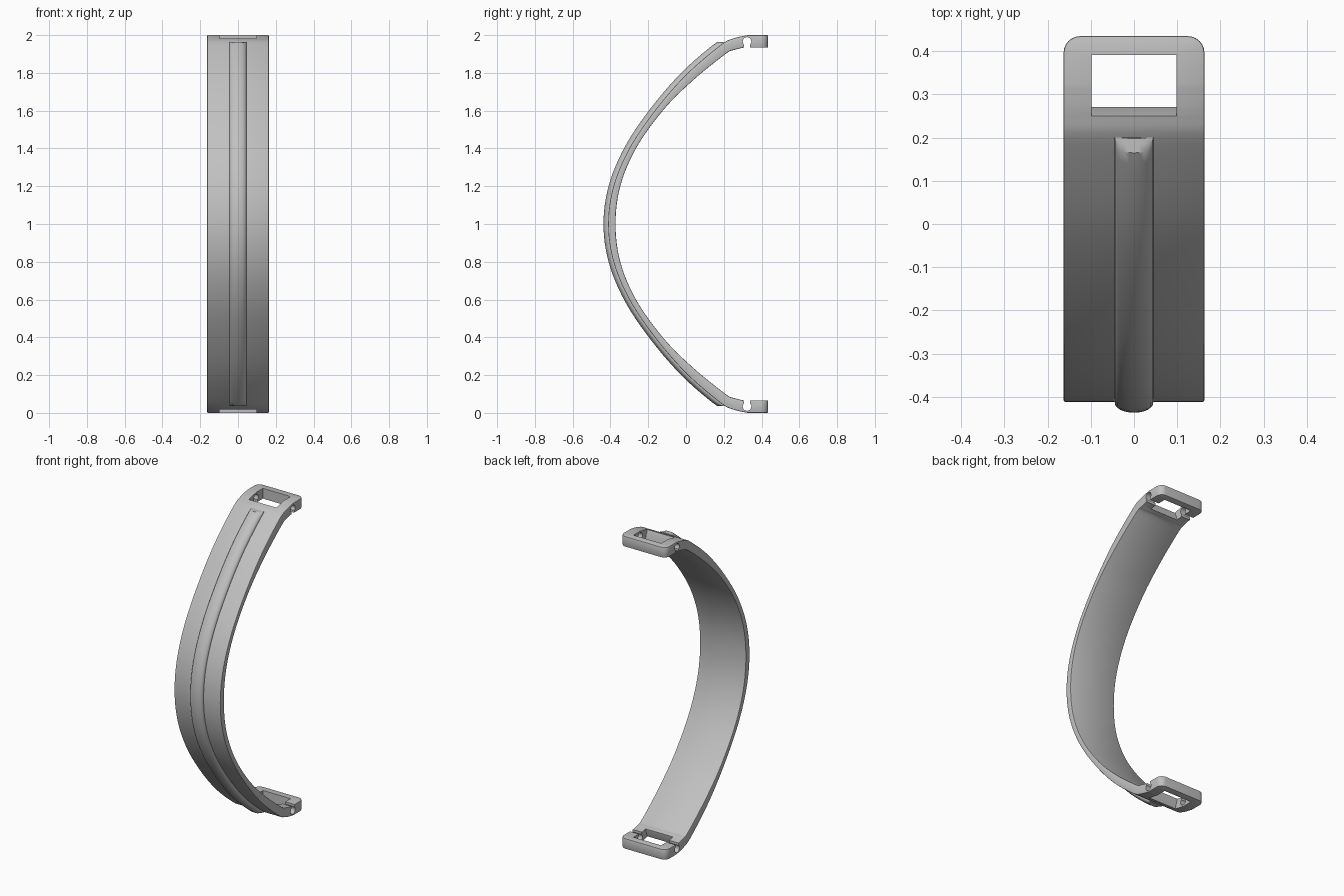
import bpy, bmesh, math
from mathutils import Vector
from mathutils.geometry import interpolate_bezier

if "Cube" in bpy.data.objects:
    bpy.data.objects.remove(bpy.data.objects["Cube"])

W = 0.163          # half width of the band
mat = bpy.data.materials.new("satin_grey")
mat.diffuse_color = (0.53, 0.53, 0.53, 1)
mat.use_nodes = True
mat.node_tree.nodes["Principled BSDF"].inputs["Base Color"].default_value = mat.diffuse_color

# Upper half of the side profile as (y, z), from the middle to the end
OUTER = [(-0.412, 1), (-0.384, 1.2), (-0.30, 1.4), (-0.165, 1.6), (0.0, 1.79),
         (0.18, 1.945), (0.25, 1.982), (0.325, 2.0)]
INNER = [(-0.373, 1), (-0.348, 1.2), (-0.265, 1.4), (-0.123, 1.6), (0.033, 1.757),
         (0.208, 1.899), (0.257, 1.922), (0.305, 1.934)]


def mirrored(points):
    lower = [(y, 2 - z) for y, z in points[:0:-1]]
    return [Vector((0, y, z)) for y, z in lower + points]


def smooth_path(points, steps):
    """Smooth curve through all points."""
    p = [2 * points[0] - points[1]] + points + [2 * points[-1] - points[-2]]
    path = []
    for i in range(1, len(p) - 2):
        a = p[i] + (p[i + 1] - p[i - 1]) / 6
        b = p[i + 1] - (p[i + 2] - p[i]) / 6
        path += interpolate_bezier(p[i], a, b, p[i + 1], steps + 1)[:-1]
    return path + [points[-1]]


def loft(bm, rings):
    """Closed tube through rings of points, capped at both ends."""
    vs = [[bm.verts.new(c) for c in r] for r in rings]
    n = len(vs[0])
    for a, b in zip(vs, vs[1:]):
        for i in range(n):
            j = (i + 1) % n
            bm.faces.new((a[i], a[j], b[j], b[i]))
    bm.faces.new(vs[0])
    bm.faces.new(vs[-1])
    bmesh.ops.recalc_face_normals(bm, faces=bm.faces)


def finish(name, bm, helper=False):
    me = bpy.data.meshes.new(name)
    bm.to_mesh(me)
    bm.free()
    me.materials.append(mat)
    ob = bpy.data.objects.new(name, me)
    bpy.context.collection.objects.link(ob)
    ob.hide_render = helper
    return ob


def prism(name, outline, half):
    """Outline in the y-z plane, extruded across x."""
    bm = bmesh.new()
    loft(bm, [[(x, y, z) for y, z in outline] for x in (-half, half)])
    return finish(name, bm, True)


# Curved band with flat end tabs
out_path = smooth_path(mirrored(OUTER), 6)
in_path = smooth_path(mirrored(INNER), 6)
tab = lambda z: Vector((0, 0.435, z))
outer = [tab(0)] + out_path + [tab(2)]
inner = [tab(0.066)] + in_path + [tab(1.934)]
bm = bmesh.new()
loft(bm, [[(-W, o.y, o.z), (W, o.y, o.z), (W, i.y, i.z), (-W, i.y, i.z)]
          for o, i in zip(outer, inner)])
corners = [e for e in bm.edges
           if all(v.co.y > 0.434 for v in e.verts)
           and abs(e.verts[0].co.x - e.verts[1].co.x) < 1e-4]
bmesh.ops.bevel(bm, geom=corners, offset=0.038, segments=6, profile=0.5,
                affect='EDGES')
band = finish("curved_band", bm)
bev = band.modifiers.new("soft_edges", 'BEVEL')
bev.width, bev.segments, bev.limit_method = 0.004, 2, 'ANGLE'
bev.angle_limit = math.radians(50)

# Cutters: strap window and keyhole pin groove at each end
window = [(0.236, 2.02), (0.392, 2.02), (0.392, 1.88), (0.271, 1.88), (0.271, 1.93)]
cy, cz, r, s = 0.323, 1.966, 0.023, 0.015
a0 = math.asin(s / r)
keyhole = [(cy - s, 1.9)]
for k in range(17):
    a = -math.pi / 2 - a0 - k / 16 * (2 * math.pi - 2 * a0)
    keyhole.append((cy + r * math.cos(a), cz + r * math.sin(a)))
keyhole.append((cy + s, 1.9))
cutters = []
for end in ("upper", "lower"):
    for part, shape, half in (("window", window, 0.098), ("pin_groove", keyhole, 0.3)):
        pts = shape if end == "upper" else [(y, 2 - z) for y, z in shape]
        cut = band.modifiers.new(part, 'BOOLEAN')
        cut.operation, cut.solver = 'DIFFERENCE', 'EXACT'
        cut.object = prism(f"{end}_{part}_cutter", pts, half)
        cutters.append(cut.object)

# Rounded rib along the outside, flattened at both tips
ribs = []
path = [p for p in out_path if p.y < 0.215]
for k, p in enumerate(path):
    t = (path[min(k + 1, len(path) - 1)] - path[max(k - 1, 0)]).normalized()
    n = Vector((0, -t.z, t.y))
    ring = []
    for j in range(13):
        a = math.pi * j / 12
        q = p + n * (0.025 * math.sin(a) ** 0.9 if 0 < j < 12 else 0)
        ring.append((0.045 * math.cos(a), min(q.y, 0.2), min(max(q.z, 0.037), 1.963)))
    for x in (-0.045, 0.045):
        q = p - n * 0.012
        ring.append((x, min(q.y, 0.2), q.z))
    ribs.append(ring)
bm = bmesh.new()
loft(bm, ribs)
rib = finish("raised_rib", bm)

# Apply the cuts, then smooth shading with sharp edges kept
for ob in (band, rib):
    bpy.ops.object.select_all(action='DESELECT')
    ob.select_set(True)
    bpy.context.view_layer.objects.active = ob
    for m in [m.name for m in ob.modifiers]:
        bpy.ops.object.modifier_apply(modifier=m)
    bpy.ops.object.shade_smooth_by_angle(angle=math.radians(35))
for c in cutters:
    bpy.data.objects.remove(c)
